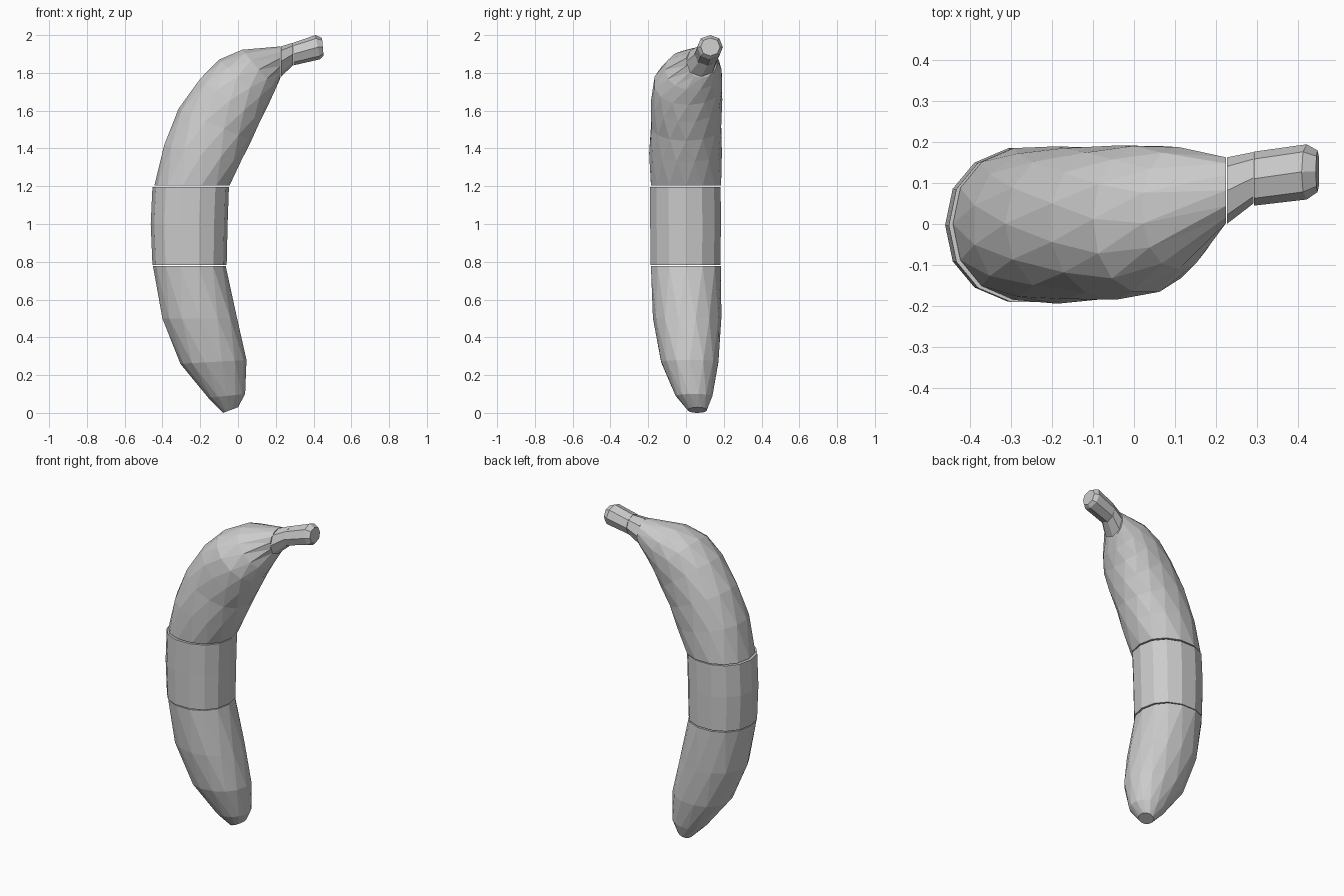
import bpy, bmesh, math

cube = bpy.data.objects.get("Cube")
if cube:
    bpy.data.objects.remove(cube)

grey = bpy.data.materials.new("plain grey")
grey.use_nodes = True
colour = (0.6, 0.6, 0.6, 1)
grey.diffuse_color = colour
grey.node_tree.nodes["Principled BSDF"].inputs["Base Color"].default_value = colour


def ring(bm, spec, sides, turn):
    """Oval ring spanning outer to inner point (x, z) and y_min to y_max."""
    (ox, oz), (ix, iz), (y0, y1) = spec
    verts = []
    for k in range(sides):
        a = math.tau * (k + turn) / sides
        c, s = (math.copysign(abs(f(a)) ** 0.92, f(a)) for f in (math.cos, math.sin))
        t = (1 - c) / 2
        verts.append(bm.verts.new((ox + (ix - ox) * t,
                                   (y0 + y1) / 2 + s * (y1 - y0) / 2,
                                   oz + (iz - oz) * t)))
    return verts


def loft(name, specs, sides=14, stagger=False):
    """Faceted solid through rings; stagger turns alternate rings half a step."""
    bm = bmesh.new()
    rings = [ring(bm, s, sides, 0.5 * (i % 2) * stagger) for i, s in enumerate(specs)]
    for i, (a, b) in enumerate(zip(rings, rings[1:])):
        for k in range(sides):
            n = (k + 1) % sides
            if not stagger:
                bm.faces.new((a[k], a[n], b[n], b[k]))
            elif i % 2 == 0:
                bm.faces.new((a[k], a[n], b[k]))
                bm.faces.new((a[n], b[n], b[k]))
            else:
                bm.faces.new((a[k], b[n], b[k]))
                bm.faces.new((a[k], a[n], b[n]))
    bm.faces.new(rings[0])
    bm.faces.new(rings[-1])
    bmesh.ops.recalc_face_normals(bm, faces=bm.faces)
    mesh = bpy.data.meshes.new(name)
    bm.to_mesh(mesh)
    bm.free()
    mesh.materials.append(grey)
    obj = bpy.data.objects.new(name, mesh)
    bpy.context.collection.objects.link(obj)
    return obj


# Lower third, tapering to a blunt tip
loft("banana_lower_piece", [
    ((-.08, 0), (0, .03), (.01, .11)),
    ((-.16, .08), (.04, .10), (-.055, .14)),
    ((-.305, .26), (.045, .28), (-.135, .175)),
    ((-.405, .50), (0, .50), (-.175, .187)),
    ((-.45, .777), (-.065, .777), (-.19, .19)),
], stagger=True)

# Straight middle slice
loft("banana_middle_piece", [
    ((-.453, .783), (-.06, .783), (-.191, .187)),
    ((-.462, 1.0), (-.055, 1.0), (-.194, .189)),
    ((-.453, 1.197), (-.048, 1.197), (-.195, .188)),
])

# Upper third, leaning over towards the stem
loft("banana_upper_piece", [
    ((-.443, 1.203), (-.045, 1.203), (-.19, .19)),
    ((-.395, 1.42), (.02, 1.33), (-.195, .19)),
    ((-.315, 1.61), (.07, 1.44), (-.188, .19)),
    ((-.205, 1.77), (.12, 1.54), (-.185, .192)),
    ((-.10, 1.87), (.16, 1.63), (-.17, .195)),
    ((.02, 1.925), (.20, 1.71), (-.11, .188)),
    ((.225, 1.94), (.225, 1.775), (0, .165)),
], stagger=True)

# Neck and stem
loft("stem_neck", [
    ((.227, 1.94), (.227, 1.78), (0, .163)),
    ((.292, 1.96), (.292, 1.84), (.05, .176)),
], sides=8)
loft("stem", [
    ((.294, 1.96), (.294, 1.84), (.045, .177)),
    ((.41, 2.0), (.435, 1.872), (.06, .195)),
    ((.445, 1.985), (.453, 1.89), (.078, .18)),
], sides=8)
